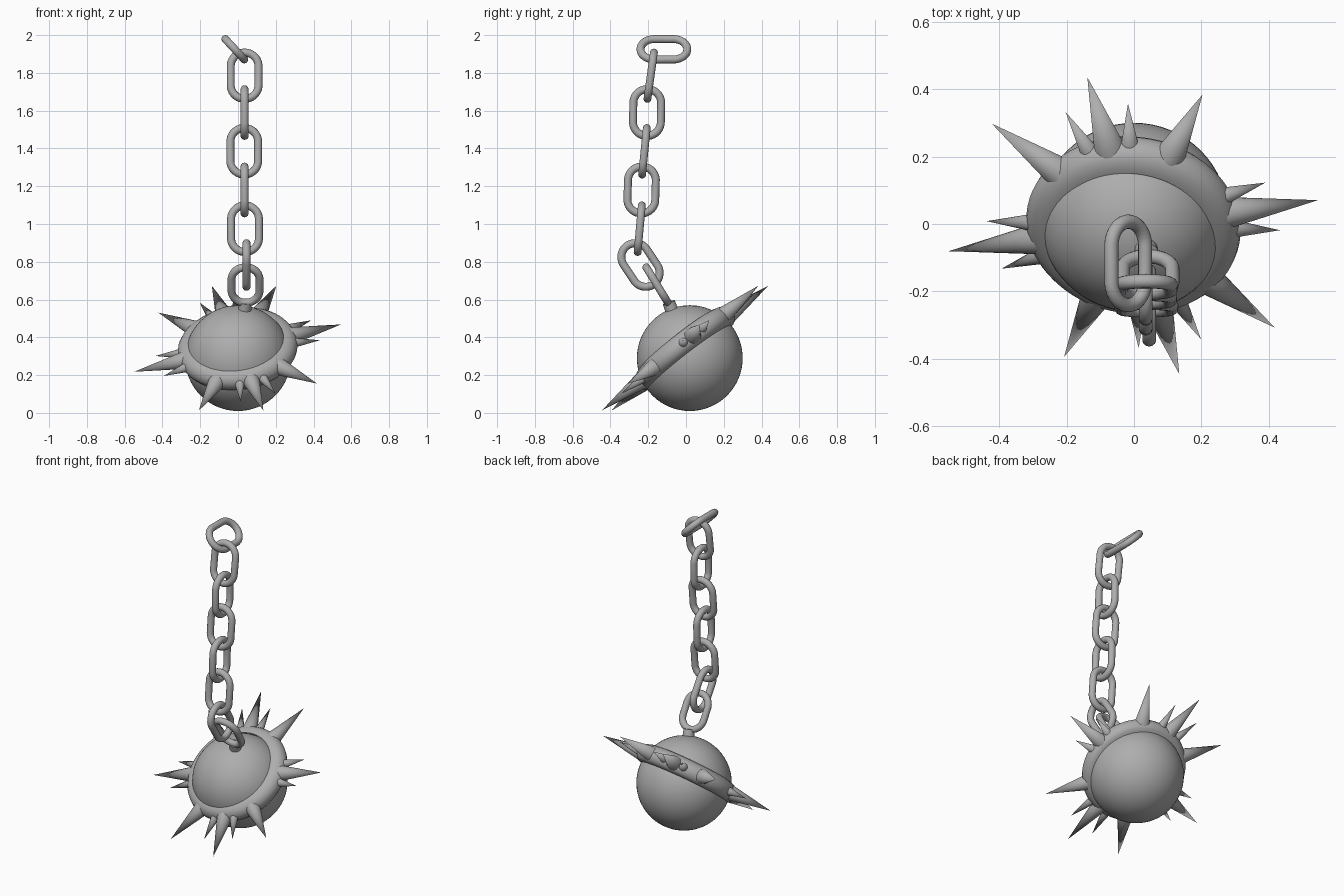
import bpy, bmesh
from math import radians, cos, sin, pi
from mathutils import Vector, Matrix

if "Cube" in bpy.data.objects:
    bpy.data.objects.remove(bpy.data.objects["Cube"])

# One plain iron colour
iron = bpy.data.materials.new("grey iron")
iron.use_nodes = True
colour = (0.42, 0.42, 0.42, 1)
iron.diffuse_color = colour
iron.node_tree.nodes["Principled BSDF"].inputs["Base Color"].default_value = colour


def finish(obj, name):
    obj.name = name
    obj.data.materials.append(iron)
    bpy.ops.object.select_all(action='DESELECT')
    obj.select_set(True)
    bpy.context.view_layer.objects.active = obj
    bpy.ops.object.shade_smooth_by_angle(angle=radians(40))
    return obj


def frame(x, y, z, origin):
    """Matrix with the given axes as columns, placed at origin."""
    m = Matrix((x, y, z)).transposed().to_4x4()
    m.translation = origin
    return m


def cone(name, start, end, r1, r2, segments=24):
    axis = Vector(end) - Vector(start)
    bpy.ops.mesh.primitive_cone_add(vertices=segments, radius1=r1, radius2=r2, depth=axis.length)
    obj = bpy.context.object
    obj.matrix_world = (Matrix.Translation((Vector(start) + Vector(end)) / 2)
                        @ axis.to_track_quat('Z', 'Y').to_matrix().to_4x4())
    return finish(obj, name)


def chain_link(name, centre, long_axis, wide_axis, stretch=0.05):
    """A ring pulled apart along its length into a stadium shape."""
    segments = 32
    bpy.ops.mesh.primitive_torus_add(major_segments=segments, minor_segments=14,
                                     major_radius=0.074, minor_radius=0.021)
    obj = bpy.context.object
    obj.data.transform(Matrix.Rotation(pi / segments, 4, 'Z'))
    for v in obj.data.vertices:
        v.co.y += stretch if v.co.y > 0 else -stretch
    y = Vector(long_axis).normalized()
    x = Vector(wide_axis)
    x = (x - y * x.dot(y)).normalized()
    obj.matrix_world = frame(x, y, x.cross(y), centre)
    return finish(obj, name)


# Ball
ball_centre = Vector((0, 0.02, 0.29))
bpy.ops.mesh.primitive_uv_sphere_add(segments=64, ring_count=32, radius=0.28, location=ball_centre)
finish(bpy.context.object, "ball")

# Tilted plane of the spiked band
n = Vector((-0.094, -0.616, 0.783)).normalized()
u = Vector((0.964, 0.133, 0.221))
u = (u - n * u.dot(n)).normalized()
v = n.cross(u)
band_centre = Vector((-0.002, -0.005, 0.343))
band_frame = frame(u, v, n, band_centre)

# Band: rounded profile spun around the tilted axis
profile = [(0.245, 0.062), (0.262, 0.060), (0.285, 0.052), (0.303, 0.038), (0.315, 0.018),
           (0.319, -0.004), (0.314, -0.025), (0.303, -0.042), (0.288, -0.052), (0.265, -0.056)]
bm = bmesh.new()
points = [bm.verts.new((r, 0, h)) for r, h in profile]
edges = [bm.edges.new(pair) for pair in zip(points, points[1:])]
bmesh.ops.spin(bm, geom=points + edges, cent=(0, 0, 0), axis=(0, 0, 1), angle=2 * pi, steps=64)
bmesh.ops.remove_doubles(bm, verts=bm.verts, dist=0.0001)
bmesh.ops.recalc_face_normals(bm, faces=bm.faces)
if sum(f.normal.dot(f.calc_center_median()) for f in bm.faces) < 0:
    bmesh.ops.reverse_faces(bm, faces=bm.faces)
mesh = bpy.data.meshes.new("band")
bm.to_mesh(mesh)
bm.free()
band = bpy.data.objects.new("band", mesh)
bpy.context.collection.objects.link(band)
band.matrix_world = band_frame
finish(band, "band")


# Spikes
def spike(name, degrees, inner, tip, radius):
    a = radians(degrees)
    d = Vector((cos(a), sin(a), 0))
    cone(name, band_frame @ (d * inner), band_frame @ (d * tip), radius, 0)


for side in range(4):
    angle = side * 90
    spike("large_spike", angle, 0.27, 0.567, 0.05)
    reach = 0.46 if side % 2 else 0.437
    for offset in (-12, 12):
        spike("small_spike", angle + offset, 0.28, reach, 0.03)
for angle in (54, 126, 234, 306):
    spike("diagonal_spike", angle, 0.27, 0.55, 0.05)

# Neck joining the ball to the chain
out = Vector((0.13, -0.35, 0.93)).normalized()
cone("neck", ball_centre + out * 0.26, ball_centre + out * 0.318, 0.035, 0.033)

# Chain, from the ball upwards: centre, long axis, wide axis
X, Y = (1, 0, 0), (0, 1, 0)
links = [
    ((0.04, -0.153, 0.677), (0, -0.52, 0.85), X, 0.036),
    ((0.045, -0.241, 0.783), (0, -0.55, 0.83), Y, 0.05),
    ((0.037, -0.245, 0.975), (0, 0.09, 1), X, 0.05),
    ((0.035, -0.235, 1.18), (0, 0.03, 1), Y, 0.05),
    ((0.033, -0.22, 1.385), (0, 0.1, 1), X, 0.05),
    ((0.035, -0.206, 1.59), (0, 0.02, 1), Y, 0.05),
    ((0.035, -0.187, 1.785), (0, 0.14, 1), X, 0.05),
    ((-0.017, -0.117, 1.925), Y, (-0.68, 0, 0.73), 0.05),
]
for i, (centre, long_axis, wide_axis, stretch) in enumerate(links, 1):
    chain_link(f"chain_link_{i}", centre, long_axis, wide_axis, stretch)
